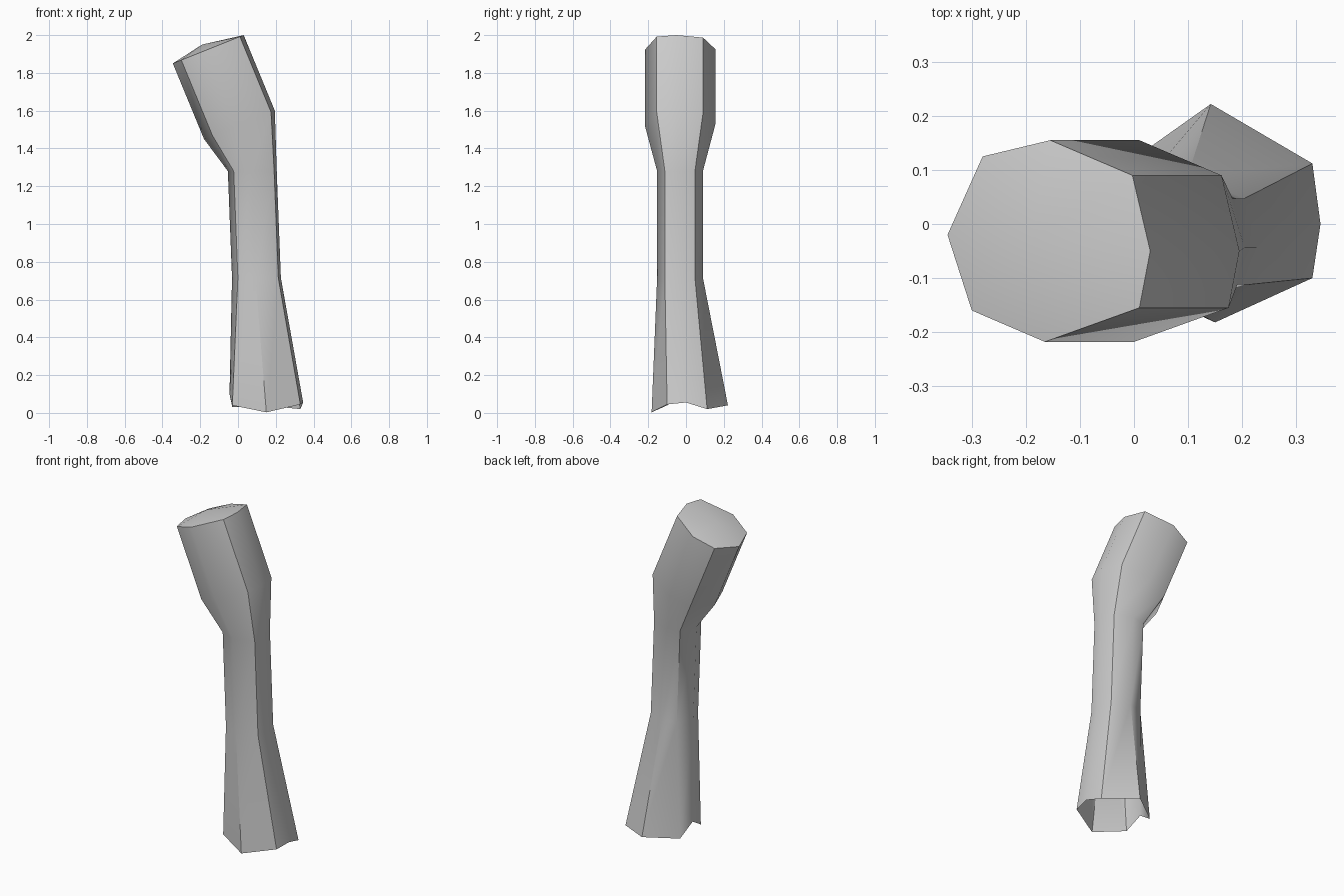
import bpy, bmesh

if "Cube" in bpy.data.objects:
    bpy.data.objects.remove(bpy.data.objects["Cube"])

# Octagonal outline of the upper end (left, back, right, front order)
TOP = [(-.345, -.02), (-.28, .125), (-.155, .155), (-.003, .09),
       (.03, -.05), (.01, -.155), (-.165, -.218), (-.30, -.16)]
CX, CY = -.157, -.032

# Uneven flared lower rim
BASE = [(-.045, 0, .10), (-.03, .10, .03), (.142, .222, .04), (.33, .112, .02),
        (.345, 0, .055), (.33, -.10, .045), (.15, -.182, .003), (-.03, -.10, .04)]


def tilted(dx, dz):
    """Outline on the sloping plane of the upper section."""
    return [(x + dx, y, 1.85 + .4 * (x + .345) + dz) for x, y in TOP]


def level(cx, z):
    """Narrow horizontal outline of the shaft."""
    return [(cx + (x - CX) * .69, CY + (y - CY) * .65, z) for x, y in TOP]


sections = [BASE, level(.098, .715), level(.076, 1.28), tilted(.165, -.40), tilted(0, 0)]

# Bent tube: loft between sections
bm = bmesh.new()
rings = [[bm.verts.new(p) for p in s] for s in sections]
n = len(TOP)
for a, b in zip(rings, rings[1:]):
    for i in range(n):
        j = (i + 1) % n
        bm.faces.new((a[j], a[i], b[i], b[j]))

# Slightly domed cap, lower end left open
apex = bm.verts.new((-.19, -.03, 1.95))
for i in range(n):
    bm.faces.new((rings[-1][(i + 1) % n], rings[-1][i], apex))

mesh = bpy.data.meshes.new("bent_tube")
bm.to_mesh(mesh)
bm.free()
tube = bpy.data.objects.new("bent_tube", mesh)
bpy.context.collection.objects.link(tube)

# Soft shading with crisp cap rim
bpy.context.view_layer.objects.active = tube
tube.select_set(True)
bpy.ops.object.shade_smooth_by_angle(angle=0.75)
